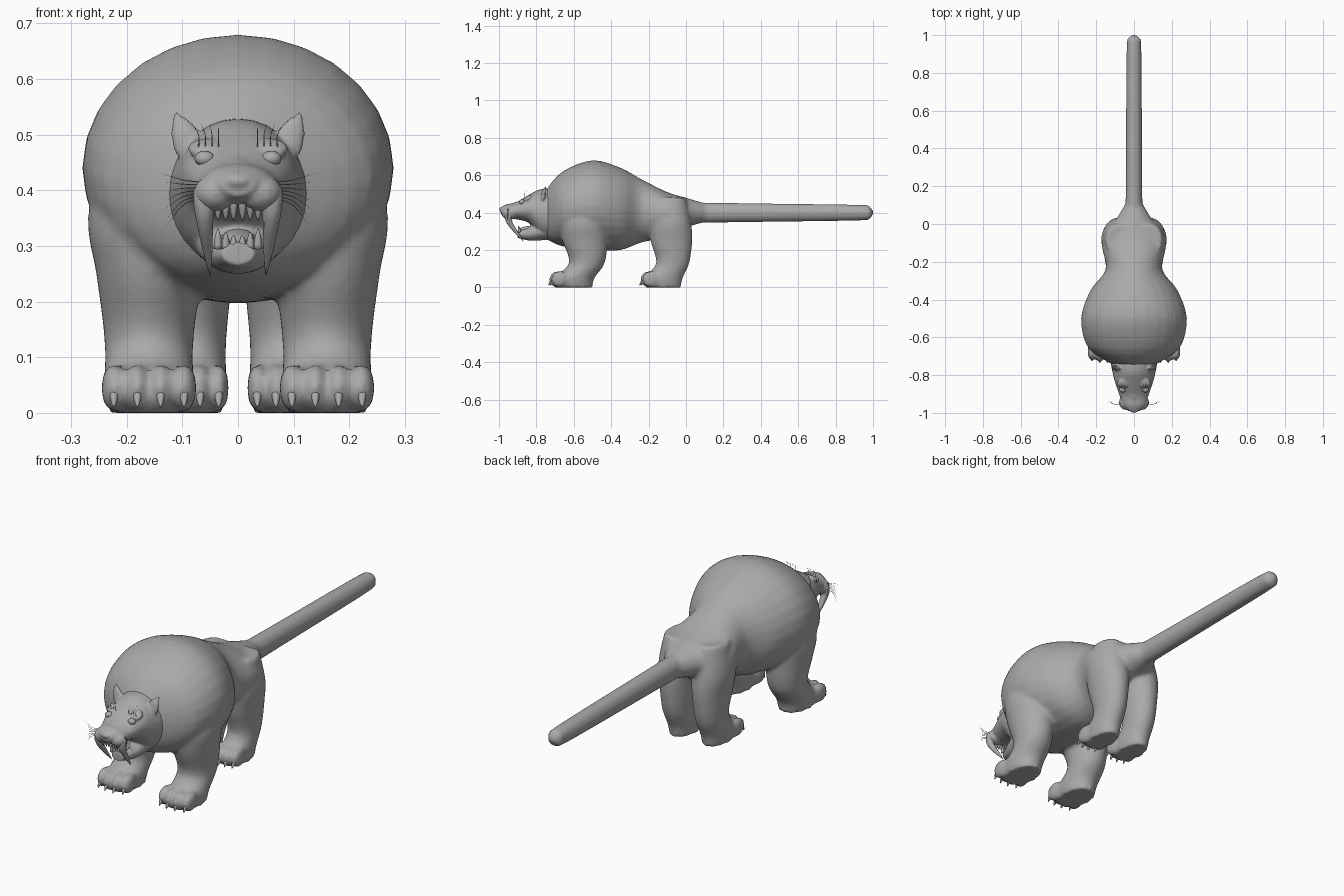
import bpy, bmesh, math, random
from mathutils import Vector, Matrix

random.seed(4)
if "Cube" in bpy.data.objects:
    bpy.data.objects.remove(bpy.data.objects["Cube"])

grey = (0.4, 0.4, 0.4, 1)
material = bpy.data.materials.new("plain grey")
material.use_nodes = True
material.diffuse_color = grey
material.node_tree.nodes["Principled BSDF"].inputs["Base Color"].default_value = grey


def spline(points, steps):
    """Smooth curve of any dimension through a few points."""
    points = [Vector(p) for p in points]
    padded = [points[0]] + points + [points[-1]]
    result = []
    for before, start, end, after in zip(padded, padded[1:], padded[2:], padded[3:]):
        for step in range(steps):
            t = step / steps
            bend = start * 2 + (end - before) * t
            bend += (before * 2 - start * 5 + end * 4 - after) * t ** 2
            bend += (start * 3 - before - end * 3 + after) * t ** 3
            result.append(bend / 2)
    return result + [points[-1]]


def skin(bm, sections):
    """Closed surface across sections that have equal point counts."""
    loops = [[bm.verts.new(co) for co in section] for section in sections]
    faces = [bm.faces.new(loops[0]), bm.faces.new(loops[-1])]
    for low, high in zip(loops, loops[1:]):
        for i in range(len(low)):
            faces.append(bm.faces.new((low[i - 1], low[i], high[i], high[i - 1])))
    bmesh.ops.recalc_face_normals(bm, faces=faces)


def circle(count):
    angles = [math.tau * i / count for i in range(count)]
    return [(math.cos(a), math.sin(a)) for a in angles]


def loft(bm, axis, x, rings):
    """Ellipses along an axis: position, cross centre, half width, half depth."""
    for side in sides(x):
        sections = []
        for along, centre, width, depth in spline(rings, 4):
            section = []
            for c, s in circle(28):
                across, other = side * x + width * c, centre + depth * s
                section.append((across, along, other) if axis == "Y"
                               else (across, other, along))
            sections.append(section)
        skin(bm, sections)


def sides(x):
    return (1, -1) if x else (1,)


def blob(bm, centre, size, tilt=0):
    """Ellipsoid, mirrored when it is off the centre line."""
    x, y, z = centre
    for side in sides(x):
        place = Matrix.Translation((side * x, y, z))
        place = place @ Matrix.Rotation(tilt, 4, "X") @ Matrix.Diagonal((*size, 1))
        bmesh.ops.create_uvsphere(bm, u_segments=16, v_segments=10, radius=1, matrix=place)


def horn(bm, path, radius, count=10, flat=1, blunt=0):
    """Curved taper along a path, mirrored to both sides."""
    for side in (1, -1):
        points = [Vector((side * p.x, p.y, p.z)) for p in spline(path, 4)]
        last = len(points) - 1
        sections = []
        for k, point in enumerate(points):
            heading = points[min(k + 1, last)] - points[max(k - 1, 0)]
            right = heading.cross(Vector((0, 1, 0))).normalized()
            up = heading.normalized().cross(right)
            size = radius * max(blunt, 0.04, 1 - (k / last) ** 2)
            sections.append([point + size * (right * c + up * s * flat)
                             for c, s in circle(count)])
        skin(bm, sections)


def finish(bm, name, voxel=0, smoothing=0):
    mesh = bpy.data.meshes.new(name)
    bm.to_mesh(mesh)
    bm.free()
    mesh.materials.append(material)
    for polygon in mesh.polygons:
        polygon.use_smooth = True
    part = bpy.data.objects.new(name, mesh)
    bpy.context.collection.objects.link(part)
    if voxel:
        fuse = part.modifiers.new("Fuse", "REMESH")
        fuse.mode = "VOXEL"
        fuse.voxel_size = voxel
        fuse.use_smooth_shade = True
        soften = part.modifiers.new("Soften", "SMOOTH")
        soften.iterations = smoothing


# Torso, from the neck over the shoulders and hips to the tail root
body = bmesh.new()
loft(body, "Y", 0, [
    (-0.75, 0.39, 0.1, 0.13), (-0.66, 0.42, 0.24, 0.2), (-0.5, 0.44, 0.28, 0.24),
    (-0.35, 0.42, 0.23, 0.22), (-0.24, 0.41, 0.15, 0.17), (-0.1, 0.39, 0.17, 0.12),
    (0, 0.4, 0.11, 0.08), (0.1, 0.4, 0.05, 0.05)])

# Tail with a rounded tip
loft(body, "Y", 0, [(0, 0.4, 0.06, 0.06), (0.1, 0.4, 0.045, 0.054),
                    (0.9, 0.4, 0.04, 0.043), (0.98, 0.4, 0.03, 0.03), (1, 0.4, 0.01, 0.01)])

# Legs share one profile; toes and claws fan out across each paw
claws = bmesh.new()
for x, y, width, depth, lean in ((0.16, -0.6, 1, 1, 1), (0.085, -0.12, 0.8, 0.93, 0.7)):
    profile = [(0, 0, 0.07, 0.1), (0.05, 0, 0.08, 0.11), (0.13, 0.07, 0.08, 0.095),
               (0.25, 0.06, 0.095, 0.12), (0.35, 0.05, 0.11, 0.12), (0.48, 0.05, 0.08, 0.09)]
    loft(body, "Z", x, [(z, y + shift * lean, w * width, d * depth)
                        for z, shift, w, d in profile])
    for toe in range(4):
        offset = toe - 1.5
        toe_x = x + offset * 0.042 * width
        toe_y = y - 0.09 * depth + abs(offset) * 0.01
        blob(body, (toe_x, toe_y, 0.045), (0.023 * width, 0.048, 0.044), 0.35)
        tip = toe_y - 0.035
        horn(claws, [(toe_x, tip, 0.035), (toe_x, tip - 0.015, 0.01)], 0.008)
finish(body, "body", 0.01, 5)
finish(claws, "claws")

# Skull and muzzle, with cheeks, brows, nose bridge and nose
head = bmesh.new()
loft(head, "Y", 0, [
    (-0.7, 0.39, 0.13, 0.14), (-0.78, 0.4, 0.115, 0.125), (-0.84, 0.42, 0.1, 0.075),
    (-0.91, 0.41, 0.076, 0.045), (-0.96, 0.41, 0.06, 0.035), (-0.99, 0.41, 0.03, 0.02)])
blob(head, (0.04, -0.945, 0.395), (0.04, 0.04, 0.034))
blob(head, (0.055, -0.845, 0.475), (0.036, 0.03, 0.014), 0.5)
blob(head, (0, -0.9, 0.44), (0.03, 0.085, 0.02), 0.3)
blob(head, (0, -0.98, 0.417), (0.026, 0.02, 0.014))

# Lower jaw and ears
loft(head, "Y", 0, [(-0.74, 0.32, 0.085, 0.065), (-0.83, 0.29, 0.06, 0.04),
                    (-0.9, 0.285, 0.03, 0.02)])
horn(head, [(0.085, -0.765, 0.475), (0.1, -0.76, 0.51), (0.113, -0.75, 0.54)],
     0.03, flat=0.45, blunt=0.25)
finish(head, "head", 0.005, 4)

# Eyes
eyes = bmesh.new()
blob(eyes, (0.06, -0.876, 0.457), (0.018, 0.016, 0.014))
finish(eyes, "eyes")

# Sabre fangs and the small teeth between them
teeth = bmesh.new()
horn(teeth, [(0.06, -0.945, 0.4), (0.06, -0.945, 0.35), (0.05, -0.87, 0.247)], 0.021)
for k in range(3):
    x = 0.008 + 0.014 * k
    horn(teeth, [(x, -0.955, 0.38), (x, -0.95, 0.345)], 0.008)
    horn(teeth, [(x, -0.89, 0.295), (x, -0.895, 0.32 + 0.006 * k)], 0.008)
finish(teeth, "teeth")

# Tongue
tongue = bmesh.new()
blob(tongue, (0, -0.845, 0.315), (0.03, 0.05, 0.014), 0.15)
finish(tongue, "tongue")

# Whiskers and brow hairs
hairs = bmesh.new()
for k in range(7):
    z = 0.385 + 0.005 * k
    drop = 0.05 - 0.011 * k
    reach = random.uniform(0.125, 0.14)
    horn(hairs, [(0.07, -0.95, z), (0.1, -0.955, z - drop / 4), (reach, -0.94, z - drop)],
         0.001, 4)
for k in range(4):
    x = 0.035 + 0.012 * k
    horn(hairs, [(x, -0.86, 0.475), (x, -0.865, 0.5), (x + 0.004 * k, -0.845, 0.52)],
         0.001, 4)
finish(hairs, "whiskers")
